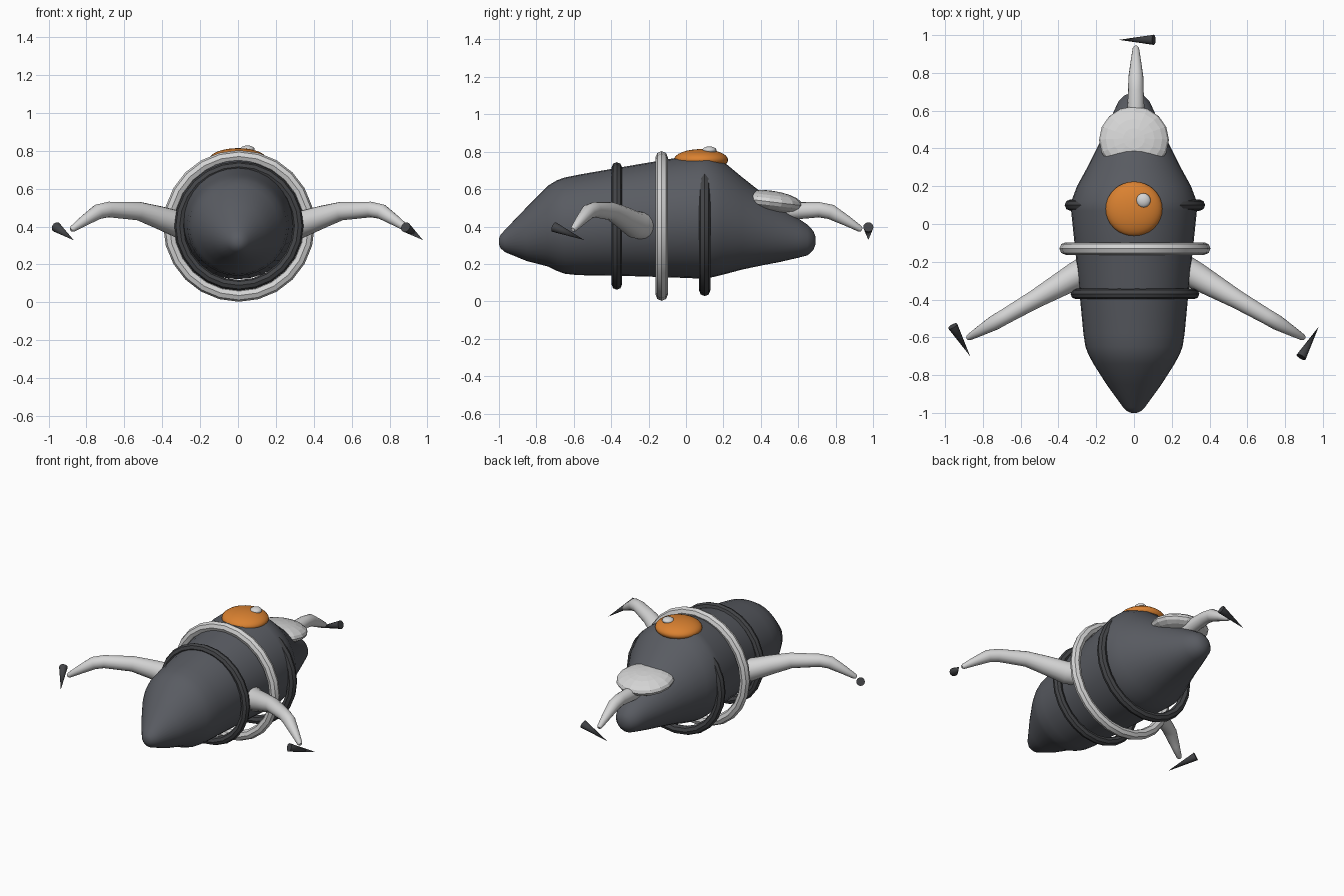
import bpy, bmesh, math
from mathutils import Vector, Matrix

if "Cube" in bpy.data.objects:
    bpy.data.objects.remove(bpy.data.objects["Cube"], do_unlink=True)


def material(name, rgb):
    m = bpy.data.materials.new(name)
    m.use_nodes = True
    m.diffuse_color = (*rgb, 1)
    m.node_tree.nodes["Principled BSDF"].inputs["Base Color"].default_value = (*rgb, 1)
    return m


HULL = material("slate grey", (0.10, 0.106, 0.122))
DARK = material("charcoal", (0.056, 0.058, 0.063))
PALE = material("pale grey", (0.66, 0.66, 0.66))
ORANGE = material("orange", (0.70, 0.22, 0.03))

HUB = Vector((0.01, -0.09, 0))  # the three limbs fan out around this axis


def finish(obj, name, mat, angle=None):
    obj.name = name
    obj.data.materials.append(mat)
    if angle:
        bpy.ops.object.select_all(action='DESELECT')
        obj.select_set(True)
        bpy.context.view_layer.objects.active = obj
        bpy.ops.object.shade_smooth_by_angle(angle=math.radians(angle))
    return obj


def loft(name, stations, sides, mat, frames=None, angle=40):
    """Tube of round sections (y, z, radius) along +y; frames give tilted rings."""
    bm = bmesh.new()
    rings = []
    for i, (y, z, r) in enumerate(stations):
        up = frames[i] if frames else Vector((0, 0, 1))
        ring = []
        for k in range(sides):
            a = 2 * math.pi * k / sides
            p = Vector((r * math.cos(a), y, z)) + up * (r * math.sin(a))
            ring.append(bm.verts.new(p))
        rings.append(ring)
    for a, b in zip(rings, rings[1:]):
        for k in range(sides):
            n = (k + 1) % sides
            bm.faces.new((a[k], a[n], b[n], b[k]))
    bm.faces.new(rings[0])
    bm.faces.new(rings[-1])
    bmesh.ops.recalc_face_normals(bm, faces=bm.faces)
    mesh = bpy.data.meshes.new(name)
    bm.to_mesh(mesh)
    bm.free()
    obj = bpy.data.objects.new(name, mesh)
    bpy.context.collection.objects.link(obj)
    return finish(obj, name, mat, angle)


def ring(name, y, z, major, minor, mat):
    bpy.ops.mesh.primitive_torus_add(major_segments=24, minor_segments=8,
                                     major_radius=major, minor_radius=minor,
                                     location=(0.005, y, z),
                                     rotation=(math.pi / 2, 0, 0))
    finish(bpy.context.object, name, mat, 30)


def ellipsoid(name, loc, radii, mat, segs, rows, angle=None, tilt=0):
    bpy.ops.mesh.primitive_uv_sphere_add(segments=segs, ring_count=rows, radius=1,
                                         location=loc, rotation=(tilt, 0, 0))
    obj = bpy.context.object
    obj.scale = radii
    finish(obj, name, mat, angle)


# Hull: front cone, barrel, tapered tail
hull = [(-1.0, 0.32, 0.015), (-0.992, 0.32, 0.035), (-0.97, 0.322, 0.058),
        (-0.85, 0.36, 0.145), (-0.74, 0.402, 0.215), (-0.69, 0.405, 0.242),
        (-0.65, 0.405, 0.257), (-0.58, 0.408, 0.268), (-0.37, 0.425, 0.288),
        (-0.13, 0.442, 0.312), (0.07, 0.455, 0.333), (0.12, 0.456, 0.332),
        (0.2, 0.445, 0.302), (0.3, 0.417, 0.247), (0.42, 0.382, 0.187),
        (0.5, 0.36, 0.15), (0.6, 0.338, 0.105), (0.65, 0.328, 0.082),
        (0.68, 0.325, 0.052), (0.692, 0.325, 0.022)]
loft("hull", hull, 32, HULL)

# Hoops around the hull
ring("front_hoop", -0.37, 0.403, 0.313, 0.028, DARK)
ring("middle_hoop", -0.13, 0.403, 0.367, 0.033, PALE)
ring("rear_hoop", 0.10, 0.40, 0.342, 0.03, DARK)

# Dome with a small bead, and the tail limb's socket
ellipsoid("dome", (0, 0.08, 0.756), (0.15, 0.145, 0.058), ORANGE, 32, 16, 30)
ellipsoid("dome_bead", (0.05, 0.125, 0.808), (0.038, 0.038, 0.02), PALE, 16, 8, 40)
ellipsoid("tail_socket", (0, 0.445, 0.533), (0.185, 0.18, 0.06), PALE, 16, 10,
          tilt=-0.12)

# Limbs: bent tapering tubes, each followed by a loose pointed claw
limb = [(0.2, 0.40, 0.078), (0.37, 0.41, 0.072), (0.5, 0.45, 0.06),
        (0.62, 0.482, 0.049), (0.8, 0.49, 0.041), (0.865, 0.478, 0.04),
        (0.95, 0.43, 0.028), (1.02, 0.388, 0.017), (1.03, 0.383, 0.01)]
ups = []
for i in range(len(limb)):
    a, b = limb[max(i - 1, 0)], limb[min(i + 1, len(limb) - 1)]
    ups.append(Vector((0, a[1] - b[1], b[0] - a[0])).normalized())

base, tip = Vector((0.095, 1.065, 0.397)), Vector((-0.09, 1.065, 0.328))
for side, turn in (("tail", 0), ("left", -120), ("right", 120)):
    place = Matrix.Translation(HUB) @ Matrix.Rotation(math.radians(turn), 4, 'Z')
    stations = limb[3:] if side == "tail" else limb
    frames = ups[3:] if side == "tail" else ups
    if side == "tail":  # starts inside its socket
        stations = [(0.58, 0.475, 0.05)] + stations
        frames = [ups[3]] + frames
    loft(side + "_limb", stations, 16, PALE, frames).matrix_world = place

    bpy.ops.mesh.primitive_cone_add(vertices=16, radius1=0.027, radius2=0,
                                    depth=(tip - base).length)
    claw = finish(bpy.context.object, side + "_claw", DARK, 40)
    aim = (tip - base).to_track_quat('Z', 'Y').to_matrix().to_4x4()
    claw.matrix_world = place @ Matrix.Translation((base + tip) / 2) @ aim
